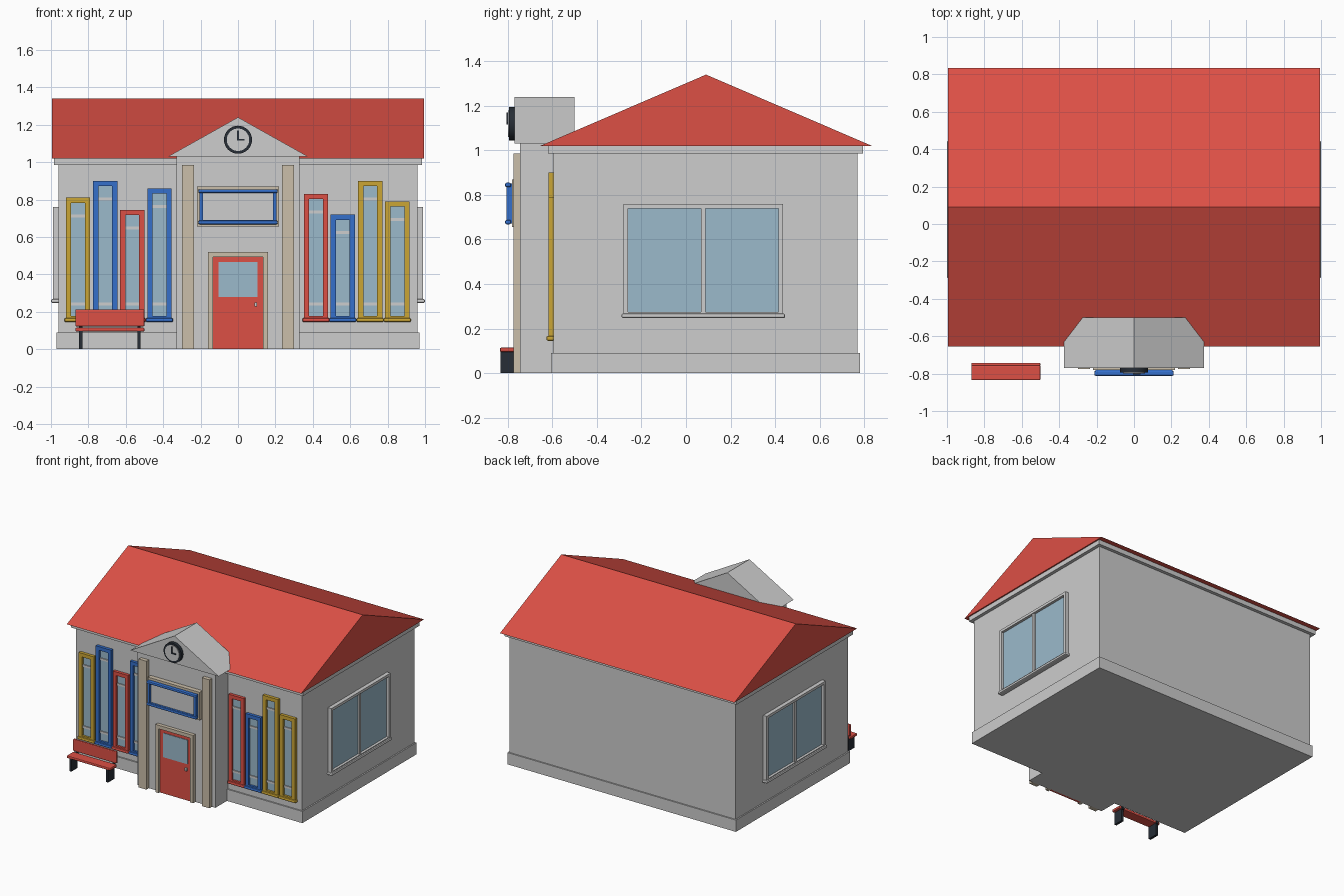
import bpy, bmesh, math

cube = bpy.data.objects.get("Cube")
if cube:
    bpy.data.objects.remove(cube, do_unlink=True)


def material(name, r, g, b):
    m = bpy.data.materials.new(name)
    m.use_nodes = True
    m.diffuse_color = (r, g, b, 1)
    m.node_tree.nodes["Principled BSDF"].inputs["Base Color"].default_value = (r, g, b, 1)
    return m


grey = material("pale grey", 0.61, 0.61, 0.61)
red = material("red", 0.72, 0.08, 0.06)
blue = material("blue", 0.035, 0.16, 0.6)
yellow = material("yellow", 0.6, 0.38, 0.035)
glass = material("glass blue", 0.33, 0.49, 0.6)
tan = material("tan", 0.6, 0.52, 0.4)
dark = material("dark slate", 0.02, 0.027, 0.037)


def finish(name, bm, mat, bevel=0):
    bmesh.ops.recalc_face_normals(bm, faces=bm.faces)
    me = bpy.data.meshes.new(name)
    bm.to_mesh(me)
    bm.free()
    me.materials.append(mat)
    ob = bpy.data.objects.new(name, me)
    bpy.context.collection.objects.link(ob)
    if bevel:
        mod = ob.modifiers.new("soft edges", 'BEVEL')
        mod.width, mod.segments = bevel, 2
    return ob


def box(name, x, y, z, mat, bevel=0):
    """Box from (min, max) pairs on each axis."""
    bm = bmesh.new()
    bmesh.ops.create_cube(bm, size=1)
    for v in bm.verts:
        v.co = [r[0] if c < 0 else r[1] for r, c in zip((x, y, z), v.co)]
    return finish(name, bm, mat, bevel)


def prism(name, profile, axis, span, mat):
    """Extrude a 2D profile (other horizontal axis, z) along x or y."""
    bm = bmesh.new()
    at = lambda t, p: (t, p[0], p[1]) if axis == 'x' else (p[0], t, p[1])
    face = bm.faces.new([bm.verts.new(at(span[0], p)) for p in profile])
    ext = bmesh.ops.extrude_face_region(bm, geom=[face])["geom"]
    for v in ext:
        if isinstance(v, bmesh.types.BMVert):
            v.co['xyz'.index(axis)] = span[1]
    return finish(name, bm, mat)


def disc(name, radius, y, z, mat):
    """Round plate facing the front."""
    bm = bmesh.new()
    bmesh.ops.create_cone(bm, cap_ends=True, segments=32, radius1=radius,
                          radius2=radius, depth=y[1] - y[0])
    for v in bm.verts:
        a, b, c = v.co
        v.co = (a, c + sum(y) / 2, b + z)
    ob = finish(name, bm, mat)
    for p in ob.data.polygons:
        p.use_smooth = len(p.vertices) == 4
    return ob


def frame(name, u, v, depth, width, mat, axis='y', bevel=0):
    """Rectangular border; u is the horizontal span, v the height span."""
    bars = {"left": ((u[0], u[0] + width), v), "right": ((u[1] - width, u[1]), v),
            "bottom": ((u[0] + width, u[1] - width), (v[0], v[0] + width)),
            "top": ((u[0] + width, u[1] - width), (v[1] - width, v[1]))}
    for part, (h, z) in bars.items():
        x, y = (h, depth) if axis == 'y' else (depth, h)
        box(f"{name}_{part}", x, y, z, mat, bevel)


# Main building and roof
box("walls", (-0.96, 0.96), (-0.595, 0.77), (0, 1.0), grey)
box("plinth", (-0.97, 0.97), (-0.605, 0.78), (0, 0.09), grey)
box("cornice", (-0.985, 0.985), (-0.62, 0.795), (0.985, 1.02), grey)
prism("roof", [(-0.655, 1.02), (0.835, 1.02), (0.09, 1.34)], 'x', (-0.995, 0.995), red)

# Entrance block with gable and pilasters
box("entrance_block", (-0.33, 0.33), (-0.745, -0.55), (0, 1.03), grey)
prism("entrance_gable", [(-0.375, 1.03), (0.375, 1.03), (0, 1.24)], 'y', (-0.77, -0.5), grey)
for side, s in (("left", 1), ("right", -1)):
    box(f"{side}_pilaster", sorted((s * 0.235, s * 0.3)), (-0.775, -0.74), (0, 0.985), tan)

# Clock
disc("clock_rim", 0.075, (-0.795, -0.765), 1.12, dark)
disc("clock_face", 0.06, (-0.8, -0.79), 1.12, grey)
box("clock_minute_hand", (-0.005, 0.005), (-0.805, -0.798), (1.115, 1.17), dark)
box("clock_hour_hand", (-0.005, 0.035), (-0.805, -0.798), (1.115, 1.125), dark)

# Sign panel
box("sign_backing", (-0.22, 0.22), (-0.78, -0.74), (0.655, 0.87), tan)
box("sign_panel", (-0.2, 0.2), (-0.79, -0.775), (0.675, 0.85), grey)
frame("sign_border", (-0.205, 0.205), (0.672, 0.852), (-0.805, -0.775), 0.018, blue)
for part, z in (("lower", 0.668), ("upper", 0.835)):
    box(f"sign_{part}_rail", (-0.212, 0.212), (-0.812, -0.785), (z, z + 0.02), blue, 0.007)

# Door
frame("door_surround", (-0.16, 0.16), (-0.03, 0.52), (-0.772, -0.74), 0.027, tan)
bpy.data.objects.remove(bpy.data.objects["door_surround_bottom"], do_unlink=True)
for side in ("left", "right"):
    for v in bpy.data.objects[f"door_surround_{side}"].data.vertices:
        v.co.z = max(v.co.z, 0)
box("door", (-0.133, 0.133), (-0.758, -0.74), (0, 0.493), red)
box("door_window", (-0.105, 0.105), (-0.762, -0.755), (0.28, 0.465), glass)
box("door_handle", (0.087, 0.102), (-0.775, -0.755), (0.228, 0.25), grey, 0.003)

# Tall front windows like a row of book spines: left edge, top, colour
spines = [(-0.92, 0.81, yellow), (-0.775, 0.9, blue), (-0.63, 0.745, red), (-0.485, 0.86, blue),
          (0.352, 0.83, red), (0.495, 0.72, blue), (0.642, 0.9, yellow), (0.787, 0.79, yellow)]
for i, (x, top, mat) in enumerate(spines, 1):
    n = f"front_window_{i}"
    inner = (x + 0.028, x + 0.102)
    frame(n + "_frame", (x, x + 0.13), (0.15, top), (-0.618, -0.59), 0.028, mat)
    box(n + "_glass", inner, (-0.602, -0.59), (0.17, top - 0.02), glass)
    for part, z in (("lower", 0.235), ("upper", top - 0.105)):
        box(f"{n}_{part}_bar", inner, (-0.609, -0.59), (z, z + 0.016), grey)
    box(n + "_sill", (x - 0.008, x + 0.138), (-0.627, -0.59), (0.145, 0.167), mat, 0.008)

# Side windows
for side, s in (("left", 1), ("right", -1)):
    n = f"{side}_side_window"
    span = lambda a, b: sorted((s * a, s * b))
    frame(n + "_frame", (-0.28, 0.435), (0.255, 0.76), span(0.95, 0.99), 0.02, grey, 'x')
    box(n + "_glass", span(0.95, 0.97), (-0.265, 0.42), (0.265, 0.745), glass)
    box(n + "_mullion", span(0.95, 0.984), (0.067, 0.088), (0.27, 0.745), grey)
    box(n + "_sill", span(0.95, 1.0), (-0.29, 0.445), (0.247, 0.268), grey, 0.008)

# Bench
box("bench_seat", (-0.87, -0.5), (-0.835, -0.755), (0.095, 0.115), red, 0.006)
box("bench_back", (-0.87, -0.5), (-0.76, -0.742), (0.122, 0.213), red, 0.006)
for side, x in (("right", -0.85), ("left", -0.538)):
    box(f"bench_{side}_leg", (x, x + 0.018), (-0.832, -0.755), (0, 0.1), dark)
    box(f"bench_{side}_back_support", (x, x + 0.018), (-0.755, -0.745), (0.09, 0.2), dark)
